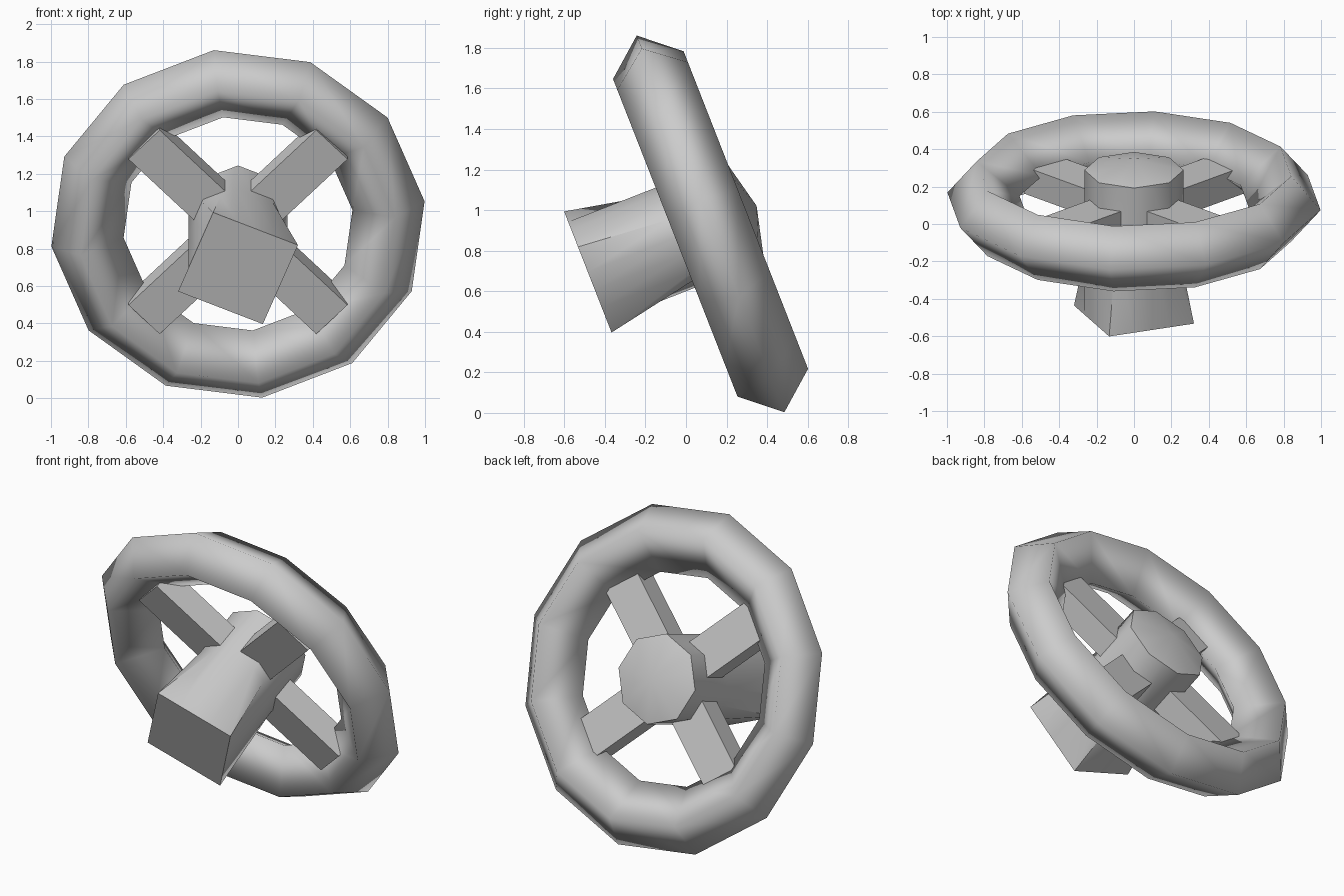
import bpy, bmesh
from math import sin, cos, radians, pi
from mathutils import Vector

if "Cube" in bpy.data.objects:
    bpy.data.objects.remove(bpy.data.objects["Cube"])

TILT = radians(21.4)
CENTRE = Vector((0, 0.121, 0.932))
UP = Vector((0, -sin(TILT), cos(TILT)))      # "up" within the wheel plane
AXIS = Vector((0, cos(TILT), sin(TILT)))     # wheel axis, pointing to the back


def place(x, u, n):
    return CENTRE + Vector((x, 0, 0)) + UP * u + AXIS * n


def finish(bm, name, smooth_angle=None):
    bmesh.ops.recalc_face_normals(bm, faces=bm.faces)
    mesh = bpy.data.meshes.new(name)
    bm.to_mesh(mesh)
    bm.free()
    ob = bpy.data.objects.new(name, mesh)
    bpy.context.collection.objects.link(ob)
    if smooth_angle is not None:
        bpy.ops.object.select_all(action='DESELECT')
        ob.select_set(True)
        bpy.context.view_layer.objects.active = ob
        if smooth_angle >= 180:
            bpy.ops.object.shade_smooth()
        else:
            bpy.ops.object.shade_smooth_by_angle(angle=radians(smooth_angle))
    return ob


def bridge(bm, a, b):
    for i in range(len(a)):
        j = (i + 1) % len(a)
        bm.faces.new((a[i], a[j], b[j], b[i]))


# Rim: twelve-sided ring with a four-sided section
bm = bmesh.new()
section = [(1.006, 0), (0.848, 0.187), (0.617, 0), (0.848, -0.187)]
rings = []
for k in range(12):
    a = radians(7.4 + 30 * k)
    rings.append([bm.verts.new(place(r * cos(a), r * sin(a), n)) for r, n in section])
for k in range(12):
    bridge(bm, rings[k], rings[(k + 1) % 12])
finish(bm, "wheel_rim", 180)


# Hub: octagon at the back blending into a square at the front
def polygon_radius(a, sides, radius, phase):
    step = 2 * pi / sides
    off = (a - phase) % step - step / 2
    return radius * cos(step / 2) / cos(off)


bm = bmesh.new()
loops = []
for n, sides, radius, phase in [(-0.65, 4, 0.347, 22.5), (-0.17, 8, 0.265, 0), (0.18, 8, 0.265, 0)]:
    loop = []
    for i in range(16):
        a = radians(22.5 * i)
        r = polygon_radius(a, sides, radius, radians(phase))
        loop.append(bm.verts.new(place(r * cos(a), r * sin(a), n)))
    loops.append(loop)
bridge(bm, loops[0], loops[1])
bridge(bm, loops[1], loops[2])
bm.faces.new(loops[0])
tip = bm.verts.new(place(0, 0, 0.244))       # low domed back cap
for i in range(16):
    bm.faces.new((loops[2][i], loops[2][(i + 1) % 16], tip))
finish(bm, "hub", 50)

# Spokes: four flat bars on the diagonals
for k in range(4):
    a = radians(45 + 90 * k)
    bm = bmesh.new()
    ends = []
    for d in (0.1, 0.71):
        ends.append([bm.verts.new(place(d * cos(a) - w * sin(a), d * sin(a) + w * cos(a), n))
                     for w, n in [(-0.118, -0.12), (0.118, -0.12), (0.118, 0.035), (-0.118, 0.035)]])
    bridge(bm, ends[0], ends[1])
    bm.faces.new(ends[0])
    bm.faces.new(ends[1])
    finish(bm, f"spoke_{k + 1}")
